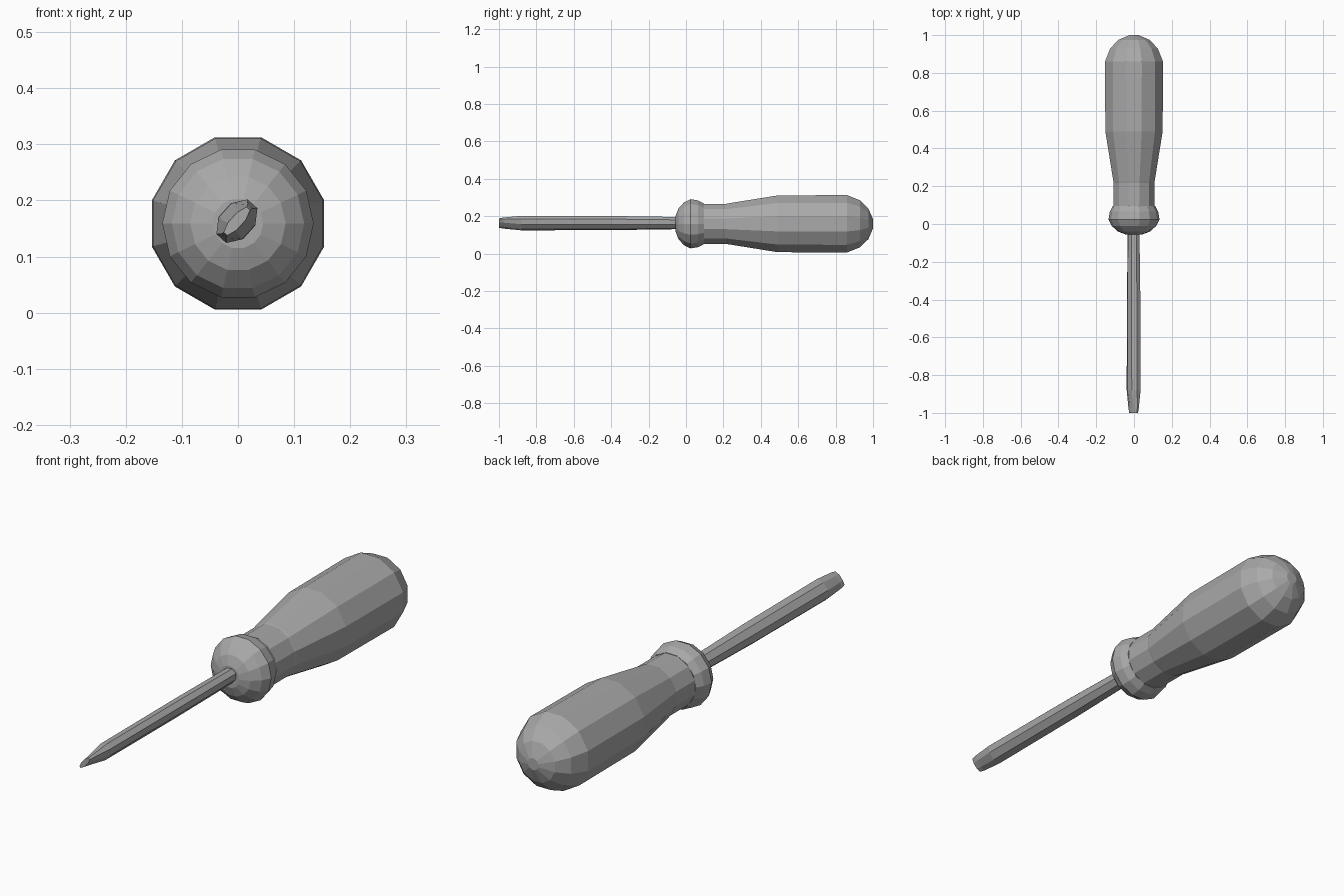
import bpy, bmesh
from math import sin, cos, pi, radians

cube = bpy.data.objects.get("Cube")
if cube:
    bpy.data.objects.remove(cube, do_unlink=True)

AXIS_Z = 0.159

grey = bpy.data.materials.new("plain grey")
grey.use_nodes = True
grey.diffuse_color = (0.4, 0.4, 0.4, 1)
grey.node_tree.nodes["Principled BSDF"].inputs["Base Color"].default_value = grey.diffuse_color


def loft(name, sections, sides, centre=(0, AXIS_Z), tilt=0, twist=0.5):
    """Skin elliptical rings along y; each section is (y, half length, half width)."""
    bm = bmesh.new()
    rings = []
    for y, a, b in sections:
        ring = []
        for i in range(sides):
            t = 2 * pi * (i + twist) / sides
            u, v = a * cos(t), b * sin(t)
            ring.append(bm.verts.new((centre[0] + u * cos(tilt) - v * sin(tilt), y,
                                      centre[1] + u * sin(tilt) + v * cos(tilt))))
        rings.append(ring)
    for r, s in zip(rings, rings[1:]):
        for i in range(sides):
            j = (i + 1) % sides
            bm.faces.new((r[i], r[j], s[j], s[i]))
    bm.faces.new(rings[0])
    bm.faces.new(rings[-1])
    bmesh.ops.recalc_face_normals(bm, faces=bm.faces)
    mesh = bpy.data.meshes.new(name)
    bm.to_mesh(mesh)
    bm.free()
    mesh.materials.append(grey)
    obj = bpy.data.objects.new(name, mesh)
    bpy.context.collection.objects.link(obj)
    return obj


def lathe(name, profile, sides, twist=0.5):
    return loft(name, [(y, r, r) for y, r in profile], sides, twist=twist)


# Grip: tapered, faceted, with a domed butt
lathe("grip", [(0.21, 0.109), (0.225, 0.113), (0.49, 0.157), (0.86, 0.159),
               (0.93, 0.13), (0.975, 0.085), (1.0, 0.025)], 12)

# Straight neck between grip and bolster
lathe("neck", [(0.06, 0.111), (0.23, 0.111)], 12)

# Rounded bolster in front of the neck
lathe("bolster", [(-0.055, 0.045), (-0.04, 0.085), (-0.01, 0.118), (0.025, 0.135),
                  (0.065, 0.128), (0.095, 0.112)], 14, twist=0)

# Shaft: oval rod turned on the diagonal, flattened to a blade
loft("shaft", [(-1.0, 0.033, 0.011), (-0.975, 0.038, 0.014), (-0.88, 0.045, 0.031),
               (-0.4, 0.043, 0.032), (-0.03, 0.036, 0.03)],
     8, centre=(-0.002, 0.163), tilt=radians(48))
